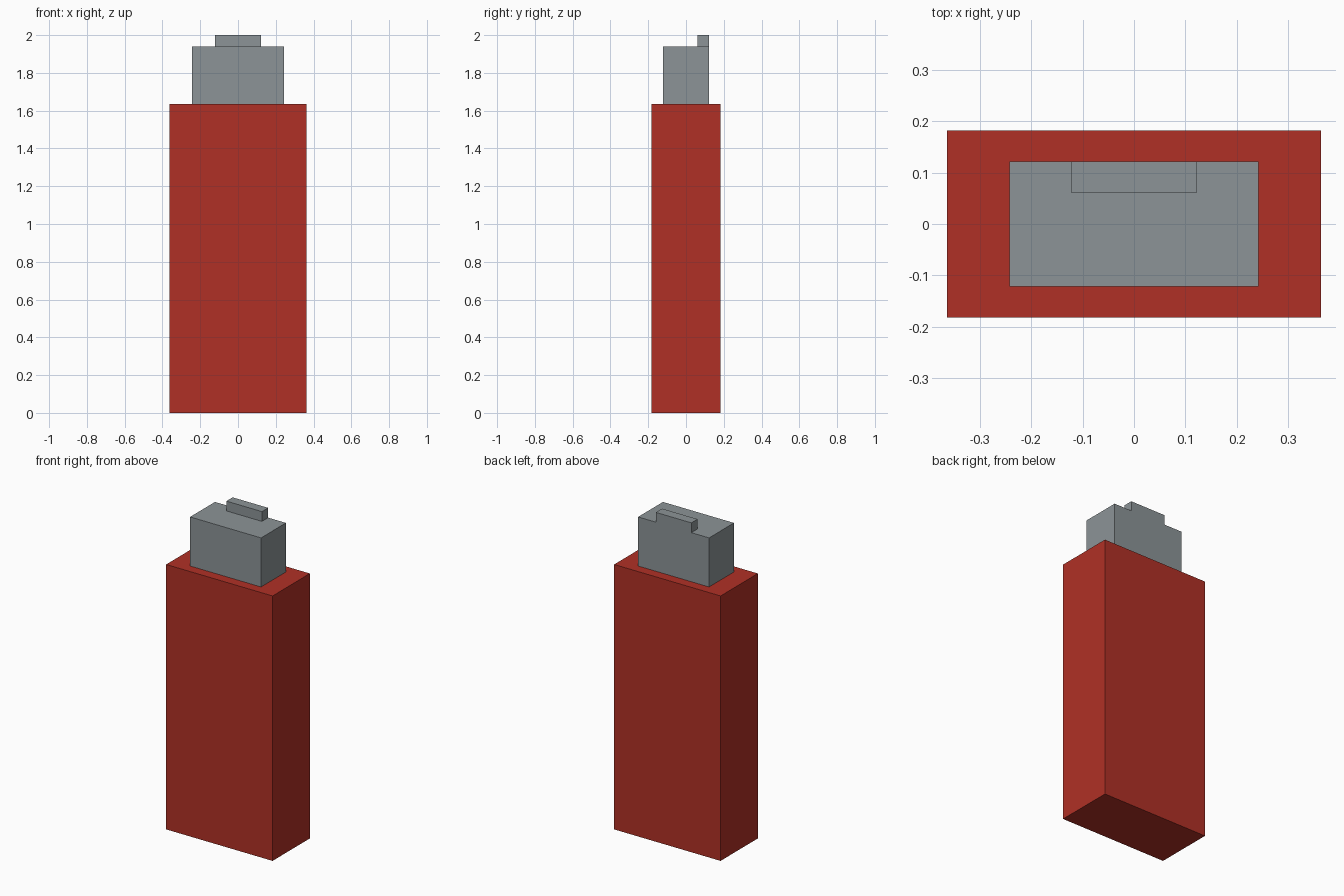
import bpy

cube = bpy.data.objects.get("Cube")
if cube:
    bpy.data.objects.remove(cube, do_unlink=True)

U = 2 / 16.5  # design unit: the model is 16.5 units tall


def material(name, color):
    mat = bpy.data.materials.new(name)
    mat.use_nodes = True
    mat.diffuse_color = color
    mat.node_tree.nodes["Principled BSDF"].inputs["Base Color"].default_value = color
    return mat


def box(name, size, y, bottom, mat):
    """Box of a size in units, standing at height bottom and centred on x."""
    bpy.ops.mesh.primitive_cube_add(size=1)
    obj = bpy.context.object
    obj.name = name
    for v in obj.data.vertices:
        v.co.x *= size[0] * U
        v.co.y = (v.co.y * size[1] + y) * U
        v.co.z = ((v.co.z + 0.5) * size[2] + bottom) * U
    obj.data.materials.append(mat)
    return obj


red = material("red", (0.434, 0.030, 0.019, 1))
grey = material("grey", (0.262, 0.296, 0.309, 1))

# Tall body, narrower head, and a small ridge flush with the head's back
box("body", (6, 3, 13.5), 0, 0, red)
box("head", (4, 2, 2.5), 0, 13.5, grey)
box("top_ridge", (2, 0.5, 0.5), 0.75, 16, grey)
